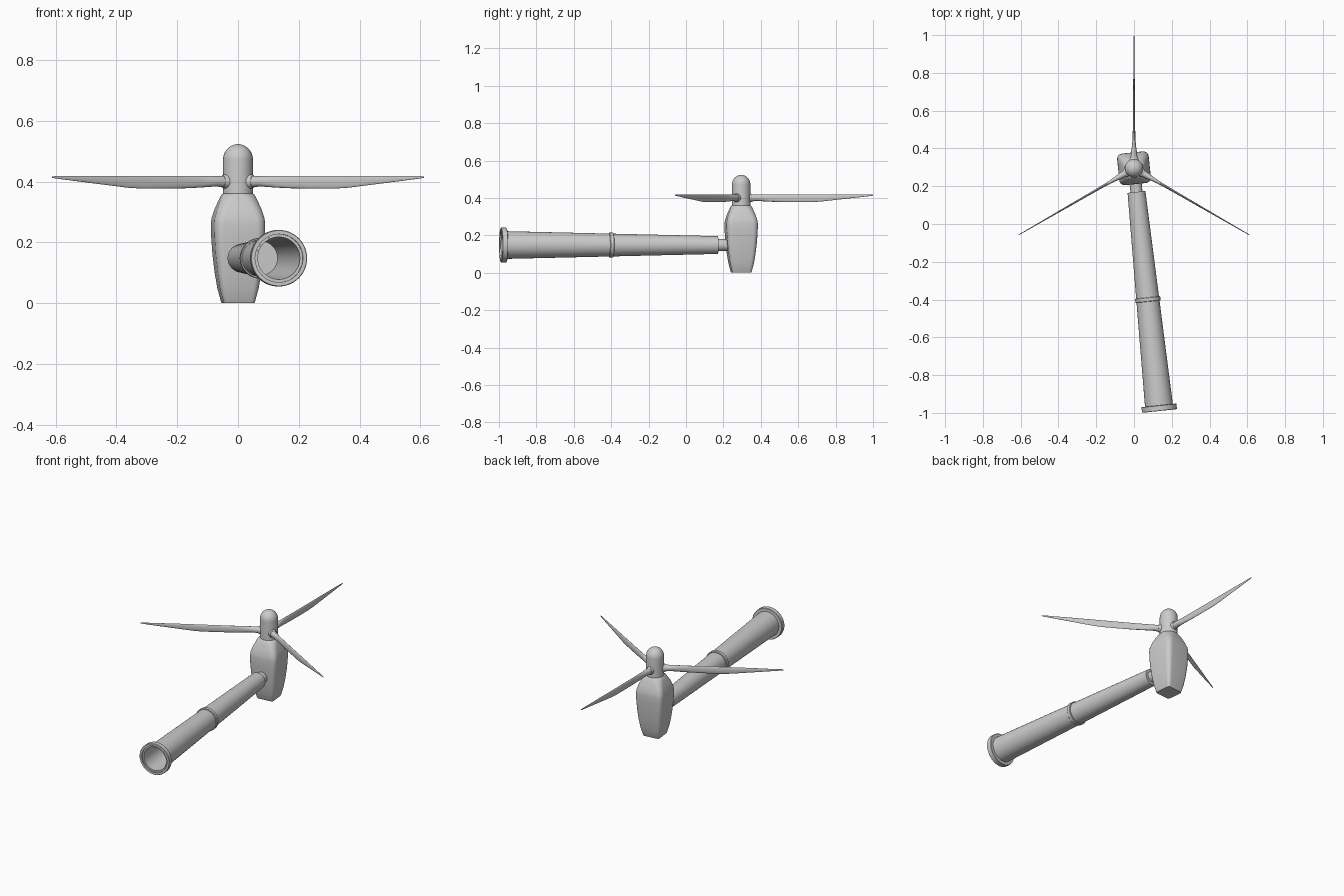
import bpy, bmesh
from math import sin, cos, pi, radians
from mathutils import Matrix, Vector

if "Cube" in bpy.data.objects:
    bpy.data.objects.remove(bpy.data.objects["Cube"])

CENTER = Vector((0, 0.295, 0))     # rotor axis
YAW = radians(6)                   # body and tower turn about the rotor axis


def finish(name, bm, matrix, angle=35):
    bmesh.ops.recalc_face_normals(bm, faces=bm.faces)
    mesh = bpy.data.meshes.new(name)
    bm.to_mesh(mesh)
    bm.free()
    mesh.transform(matrix)
    ob = bpy.data.objects.new(name, mesh)
    bpy.context.collection.objects.link(ob)
    bpy.ops.object.select_all(action='DESELECT')
    ob.select_set(True)
    bpy.context.view_layer.objects.active = ob
    bpy.ops.object.shade_smooth_by_angle(angle=radians(angle))
    return ob


def loft(name, rings, matrix, angle=35):
    """Skin a list of equal-length point rings and cap both ends."""
    bm = bmesh.new()
    loops = [[bm.verts.new(p) for p in ring] for ring in rings]
    n = len(loops[0])
    for a, b in zip(loops, loops[1:]):
        for i in range(n):
            j = (i + 1) % n
            bm.faces.new((a[i], a[j], b[j], b[i]))
    bm.faces.new(loops[0][::-1])
    bm.faces.new(loops[-1])
    return finish(name, bm, matrix, angle)


def lathe(name, profile, matrix, n=48):
    """Loft circles of (radius, height) about local z."""
    rings = [[(r * cos(2 * pi * i / n), r * sin(2 * pi * i / n), h)
              for i in range(n)] for r, h in profile]
    return loft(name, rings, matrix)


def rounded_square(half, corner, z, steps=6):
    pts = []
    for q, (sx, sy) in enumerate(((1, 1), (-1, 1), (-1, -1), (1, -1))):
        for k in range(steps + 1):
            a = (q + k / steps) * pi / 2
            pts.append((sx * (half - corner) + corner * cos(a),
                        sy * (half - corner) + corner * sin(a), z))
    return pts


place = Matrix.Translation(CENTER)
body = place @ Matrix.Rotation(YAW, 4, 'Z')

# Nacelle: tapered rounded-square housing
sections = [(0, .050, .012), (.004, .052, .014), (.05, .064, .020), (.10, .072, .023),
            (.16, .079, .026), (.22, .083, .028), (.26, .084, .029), (.28, .082, .030),
            (.31, .073, .032), (.335, .063, .036), (.35, .057, .042), (.357, .053, .046),
            (.36, .050, .047)]
loft("nacelle", [rounded_square(h, c, z) for z, h, c in sections], body)

# Hub: cylinder with domed nose
dome = [(.049 * cos(a), .472 + .051 * sin(a))
        for a in (i * pi / 2 / 12 for i in range(12))]
lathe("hub", [(.049, .345)] + dome + [(.002, .523)], place)

# Tower: hollow tapered tube, neck, joint ring and base flange
tower = body @ Matrix.Translation((0, 0, .148)) @ Matrix.Rotation(pi / 2, 4, 'X')
lathe("tower_neck", [(.032, .05), (.032, .14)], tower)
lathe("tower_tube", [(.0475, .126), (.061, .70), (.0745, 1.285),
                     (.0695, 1.285), (.056, .70), (.043, .135)], tower)
lathe("tower_joint", [(.058, .688), (.065, .688), (.067, .690), (.067, .708),
                      (.065, .710), (.058, .710)], tower)


def ring(name, profile, matrix, n=48):
    """Closed lathe: the profile loops back on itself."""
    bm = bmesh.new()
    loops = [[bm.verts.new((r * cos(2 * pi * i / n), r * sin(2 * pi * i / n), h))
              for i in range(n)] for r, h in profile]
    for a, b in zip(loops, loops[1:] + loops[:1]):
        for i in range(n):
            j = (i + 1) % n
            bm.faces.new((a[i], a[j], b[j], b[i]))
    return finish(name, bm, matrix)


ring("base_flange", [(.071, 1.262), (.091, 1.262), (.093, 1.264), (.093, 1.290),
                     (.091, 1.292), (.079, 1.292), (.079, 1.283), (.071, 1.283)], tower)

# Blades: (distance, low edge, high edge, thickness), round root to thin tip
stations = [(.055, .381, .419, .036), (.085, .384, .418, .032), (.115, .382, .419, .022),
            (.15, .380, .419, .016), (.20, .378, .419, .013), (.28, .377, .419, .011),
            (.37, .377, .419, .010), (.42, .380, .419, .009), (.52, .391, .419, .007),
            (.62, .402, .418, .005), (.69, .410, .418, .004), (.705, .412, .417, .002)]
for k in range(3):
    turn = place @ Matrix.Rotation(radians(90 + 120 * k), 4, 'Z')
    rings = [[(r, t / 2 * sin(2 * pi * i / 20),
               (lo + hi) / 2 + (hi - lo) / 2 * cos(2 * pi * i / 20))
              for i in range(20)] for r, lo, hi, t in stations]
    loft(f"blade_{k + 1}", rings, turn, 50)
    # Root collar against the hub
    axis = turn @ Matrix.Translation((0, 0, .40)) @ Matrix.Rotation(pi / 2, 4, 'Y')
    lathe(f"blade_collar_{k + 1}", [(.023, .03), (.023, .052), (.020, .058)], axis, 24)
